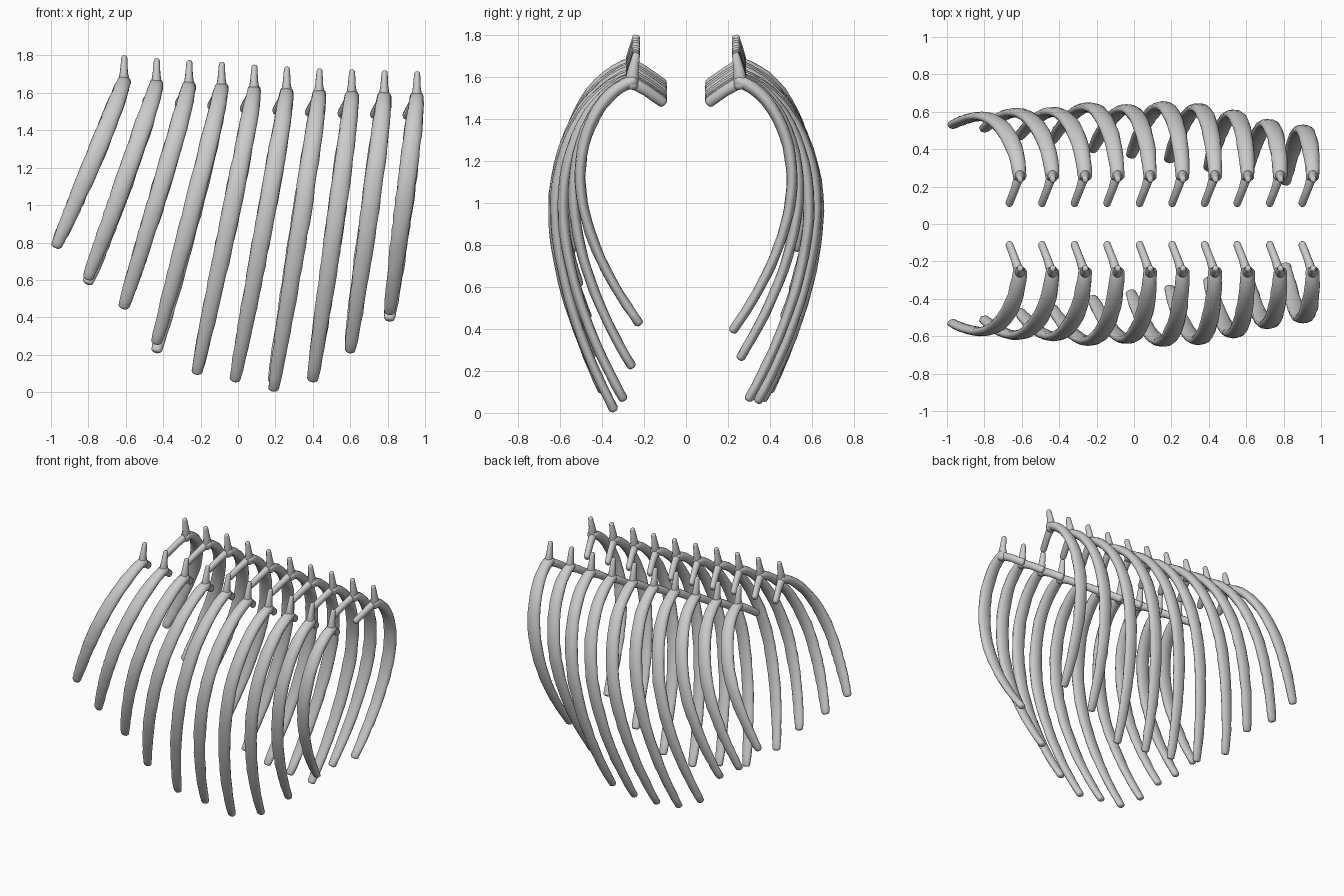
import bpy, bmesh, math, random
from mathutils import Vector

random.seed(4)
cube = bpy.data.objects.get("Cube")
if cube:
    bpy.data.objects.remove(cube, do_unlink=True)

bone = bpy.data.materials.new("pale_grey_bone")
bone.use_nodes = True
COLOR = (0.6, 0.6, 0.6, 1)
bone.diffuse_color = COLOR
bone.node_tree.nodes["Principled BSDF"].inputs["Base Color"].default_value = COLOR

SIDES = 12


def sweep(name, path, widths, depths, wobble=0.0):
    """Sweep an oval section along a path, with rounded ends."""
    bm = bmesh.new()
    rings = []
    last = len(path) - 1
    for i, p in enumerate(path):
        tan = (path[min(i + 1, last)] - path[max(i - 1, 0)]).normalized()
        side = Vector((1, 0, 0))
        side = (side - tan * side.dot(tan)).normalized()
        out = tan.cross(side)
        sections = [(0, 1)]
        if i == 0:
            sections = [(-0.6, 0.55), (-0.35, 0.85), (0, 1)]
        elif i == last:
            sections = [(0, 1), (0.35, 0.85), (0.6, 0.55)]
        for shift, scale in sections:
            centre = p + tan * shift * depths[i]
            ring = []
            for k in range(SIDES):
                a = 2 * math.pi * k / SIDES
                s = scale * (1 + random.uniform(-wobble, wobble))
                ring.append(bm.verts.new(centre + side * math.cos(a) * widths[i] * s
                                         + out * math.sin(a) * depths[i] * s))
            rings.append(ring)
    for a, b in zip(rings, rings[1:]):
        for k in range(SIDES):
            n = (k + 1) % SIDES
            bm.faces.new((a[k], a[n], b[n], b[k]))
    bm.faces.new(rings[0])
    bm.faces.new(rings[-1])
    bmesh.ops.recalc_face_normals(bm, faces=bm.faces)
    for f in bm.faces:
        f.smooth = True
    mesh = bpy.data.meshes.new(name)
    bm.to_mesh(mesh)
    bm.free()
    mesh.materials.append(bone)
    obj = bpy.data.objects.new(name, mesh)
    bpy.context.collection.objects.link(obj)


def rib_curve(top, tip, bulge, peak):
    """Sloping shoulder out to the bulge, then a gentle curve in to the tip."""
    steps = []
    start = 0.2
    for i in range(12):
        a = start + (math.pi / 2 - start) * i / 12
        drop = 1 - math.cos(a) / math.cos(start)
        reach = (math.sin(a) - math.sin(start)) / (1 - math.sin(start))
        steps.append((peak * drop, top.y + (bulge - top.y) * reach))
    for i in range(17):
        v = i / 16
        steps.append((peak + (1 - peak) * v, bulge - (bulge - tip.y) * v ** 1.8))
    path = [Vector((top.x + (tip.x - top.x) * t ** 1.08, y, top.z + (tip.z - top.z) * t))
            for t, y in steps]
    return path, [t for t, y in steps]


# Per rib: spur top z, tip x, tip y, front tip z, back tip z, bulge y, height fraction of the bulge
RIBS = [
    (1.80, -0.97, 0.53, 0.785, 0.785, 0.575, 0.60),
    (1.785, -0.80, 0.51, 0.615, 0.59, 0.595, 0.57),
    (1.775, -0.61, 0.47, 0.46, 0.46, 0.60, 0.52),
    (1.765, -0.435, 0.45, 0.27, 0.225, 0.625, 0.48),
    (1.75, -0.22, 0.40, 0.11, 0.11, 0.615, 0.44),
    (1.74, -0.015, 0.37, 0.07, 0.07, 0.63, 0.42),
    (1.73, 0.19, 0.345, 0.02, 0.06, 0.62, 0.40),
    (1.725, 0.40, 0.30, 0.07, 0.07, 0.585, 0.40),
    (1.72, 0.60, 0.26, 0.225, 0.265, 0.535, 0.40),
    (1.715, 0.81, 0.225, 0.43, 0.395, 0.505, 0.40),
]

for row, sign in (("front", -1), ("back", 1)):
    for n, (spur_z, tip_x, tip_y, front_z, back_z, bulge, peak) in enumerate(RIBS):
        x = -0.61 + 0.174 * n
        top = Vector((x, 0.25, spur_z - 0.135))
        tip = Vector((tip_x, tip_y, front_z if sign < 0 else back_z))

        def place(points):
            return [Vector((p.x, p.y * sign, p.z)) for p in points]

        # Curved rib blade, narrow at the joint, broad along its length
        path, ts = rib_curve(top, tip, bulge, peak)
        widths = [0.029 + 0.02 * math.sin(math.pi * min(1, t + 0.01) ** 0.65) ** 0.55
                  if t < 0.99 else 0.029 for t in ts]
        depths = [0.03 - 0.008 * t for t in ts]
        sweep(f"{row}_rib_{n + 1}", place(path), widths, depths, 0.06)

        # Upright spur above the joint
        spur = [top + Vector((0, 0.01, -0.02)), top + Vector((0, 0.002, 0.05)),
                top + Vector((0.002, -0.013, 0.123))]
        sweep(f"{row}_spur_{n + 1}", place(spur), [0.033, 0.021, 0.016], [0.036, 0.026, 0.018])

        # Inner prong reaching down towards the middle
        prong = [top + Vector((0, 0.02, 0.0)), top + Vector((-0.026, -0.06, -0.045)),
                 top + Vector((-0.056, -0.138, -0.1))]
        sweep(f"{row}_prong_{n + 1}", place(prong), [0.028, 0.022, 0.021], [0.03, 0.026, 0.026])
